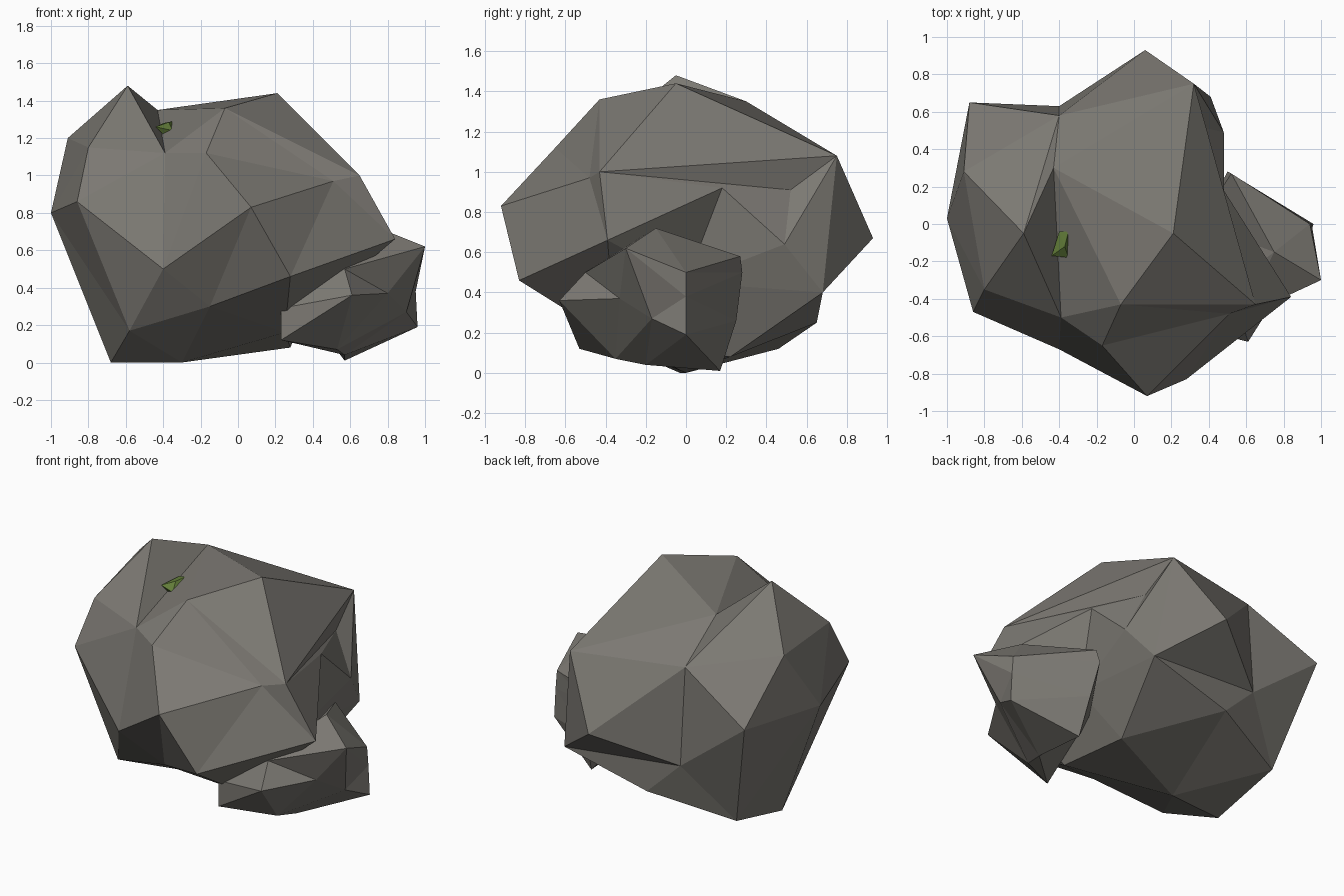
import bpy, bmesh
from mathutils import Vector

if "Cube" in bpy.data.objects:
    bpy.data.objects.remove(bpy.data.objects["Cube"])


def material(name, color):
    m = bpy.data.materials.new(name)
    m.diffuse_color = color
    m.use_nodes = True
    m.node_tree.nodes["Principled BSDF"].inputs["Base Color"].default_value = m.diffuse_color
    return m


def turn_edge(bm, a, b):
    """Make a-b an edge by rotating the diagonal between them, if there is one."""
    if any(e.other_vert(a) is b for e in a.link_edges):
        return True
    for f in a.link_faces:
        e = next(e for e in f.edges if a not in e.verts)
        if any(b in g.verts for g in e.link_faces):
            return bool(bmesh.ops.rotate_edges(bm, edges=[e], use_ccw=False)["edges"])
    return False


def faceted_rock(name, corners, center, mat, relief=0.0, ridges=""):
    """Wrap a faceted skin round named corners. The hull is found on a near-spherical
    copy and moved back, so hollows survive; ridges lists the wanted edges."""
    c = Vector(center)
    bm = bmesh.new()
    named = {}
    for k, p in corners.items():
        d = Vector(p) - c
        named[k] = bm.verts.new(d.normalized() * d.length ** relief)
    bmesh.ops.convex_hull(bm, input=bm.verts[:])
    for k, v in list(named.items()):
        if v.is_valid:
            v.co = corners[k]
    for _ in range(3):
        for r in ridges.split():
            a, b = r.split("-")
            turn_edge(bm, named[a], named[b])
    bmesh.ops.delete(bm, geom=[v for v in bm.verts if not v.link_faces], context='VERTS')
    bmesh.ops.recalc_face_normals(bm, faces=bm.faces[:])
    me = bpy.data.meshes.new(name)
    bm.to_mesh(me)
    bm.free()
    me.materials.append(mat)
    ob = bpy.data.objects.new(name, me)
    bpy.context.collection.objects.link(ob)
    return ob


stone = material("stone", (0.2, 0.19, 0.17, 1))
green = material("leaf_green", (0.12, 0.2, 0.04, 1))

# Large boulder: crown, belly and foot corners
crown = dict(A=(-.59, -.05, 1.48), B=(.21, -.05, 1.44), C=(-.07, -.43, 1.36),
             D=(-.39, -.50, 1.12), E=(-.43, .30, 1.35), K=(-.17, -.65, 1.12),
             F=(-.91, .28, 1.20), G=(-.80, -.35, 1.15), Q=(-.40, .58, 1.10),
             P=(.32, .75, 1.08))
belly = dict(W=(-1.0, .03, .80), H=(-.86, -.47, .86), J=(.07, -.92, .83),
             J2=(.28, -.83, .46), I=(-.40, -.67, .50), L=(.51, -.48, .97),
             M=(.65, -.43, 1.0), N=(.84, -.39, .66), O=(.06, .93, .67),
             R=(-.88, .65, .84), V=(.41, .68, .40), S=(.48, .49, .64),
             X=(.35, .52, .91), Y=(.48, .18, .92))
foot = dict(a=(-.68, -.03, 0), b=(-.69, .46, .12), c=(-.58, -.42, .17), d=(-.17, .65, .25),
            e=(-.15, -.55, .30), f=(-.30, 0, 0), g=(.28, .22, .08),
            i=(.42, 0, .45), j=(.25, -.35, .16), k=(-.40, .63, .47))
faceted_rock("boulder", crown | belly | foot, (-.1, 0, .7), stone, 0.0,
             "A-D A-E E-D D-C E-C E-B A-G G-D H-D D-K H-I K-I I-J K-C K-J K-L C-L C-M B-M "
             "J-L J-J2 J2-L J2-N L-N M-N B-P E-P Q-P Q-E A-Q A-F F-Q F-R R-Q Q-O R-k Q-k "
             "O-k M-P M-X X-P M-Y Y-X Y-N Y-S X-S S-V S-P P-V P-O O-V Y-i N-i I-c H-c "
             "W-c V-k V-d d-k d-g V-g")

# Small rock leaning against the boulder
small = dict(a=(1.0, -.30, .62), b=(.95, 0, .38), c=(.61, -.63, .36), d=(.57, -.50, .50),
             e=(.23, -.53, .29), f=(.23, -.53, .12), g=(.53, -.35, .07), h=(.57, .17, .01),
             i=(.96, 0, .19), j=(.90, -.17, .27), k=(.52, .27, .58), l=(.75, -.15, .72),
             m=(.50, .28, .50), n=(.55, .25, .26), o=(.94, 0, .50), p=(.35, 0, .30),
             q=(.57, -.20, .04), r=(.80, -.33, .37))
faceted_rock("small_rock", small, (.64, -.15, .34), stone, 0.0,
             "c-r d-r a-r j-r a-b j-b d-a d-l a-l k-l")

# Leaf tuft in the hollow of the crown
leaf = dict(a=(-.44, -.17, 1.26), b=(-.35, -.18, 1.24), c=(-.35, -.04, 1.29),
            d=(-.40, -.04, 1.28), e=(-.39, -.15, 1.21), f=(-.37, -.12, 1.285))
faceted_rock("leaf_tuft", leaf, (-.385, -.11, 1.26), green, 0.6)
